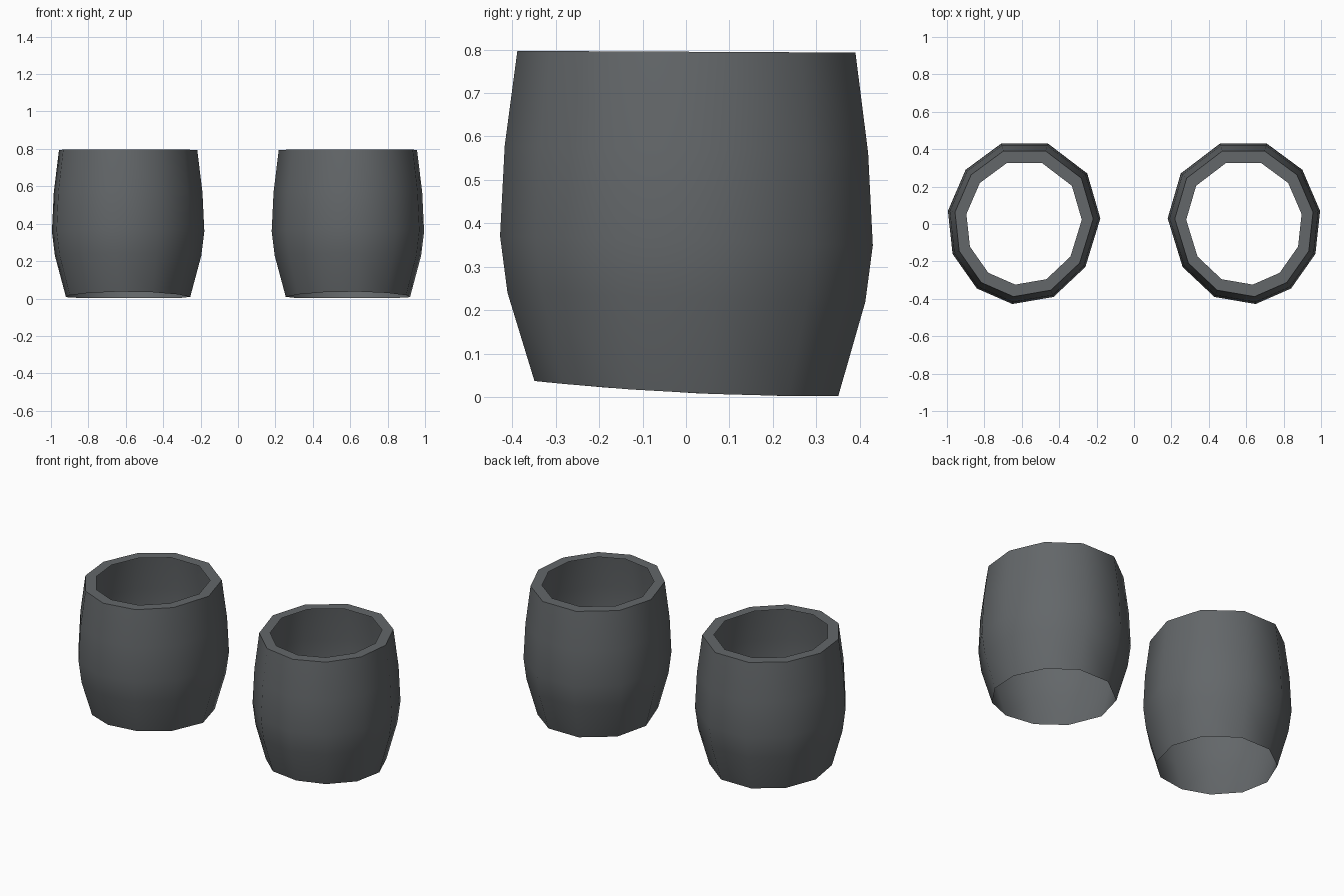
import bpy, bmesh, math

if "Cube" in bpy.data.objects:
    bpy.data.objects.remove(bpy.data.objects["Cube"])

grey = bpy.data.materials.new("dark grey")
grey.diffuse_color = (0.125, 0.135, 0.142, 1)
grey.use_nodes = True
grey.node_tree.nodes["Principled BSDF"].inputs["Base Color"].default_value = grey.diffuse_color

# eleven-sided outline at the widest point, right-hand cup
CX = 0.588
OUTLINE = [(0.46, 0.43), (0.71, 0.43), (0.90, 0.29), (0.995, 0.07),
           (0.97, -0.16), (0.84, -0.345), (0.65, -0.428), (0.43, -0.39),
           (0.26, -0.23), (0.18, 0.03), (0.25, 0.27)]

# rings: scale, height, slope along y, curve along y
RINGS = [(0.815, 0.010, -0.05, 0.08),
         (0.96, 0.23, -0.025, 0),
         (1.0, 0.36, -0.025, 0),
         (0.975, 0.57, -0.02, 0),
         (0.907, 0.795, -0.005, 0),
         (0.757, 0.795, -0.005, 0)]   # inner edge of the flat rim


def make_cup(name, side):
    bm = bmesh.new()
    rings = []
    for s, h, slope, curve in RINGS:
        ring = []
        for px, py in OUTLINE:
            x, y = CX + (px - CX) * s, py * s
            ring.append(bm.verts.new((side * x, y, h + slope * y + curve * y * y)))
        rings.append(ring)
    # barrel wall and rim, open at both ends
    n = len(OUTLINE)
    for a, b in zip(rings, rings[1:]):
        for i in range(n):
            j = (i + 1) % n
            quad = [a[i], b[i], b[j], a[j]]
            bm.faces.new(quad if side > 0 else quad[::-1])
    mesh = bpy.data.meshes.new(name)
    bm.to_mesh(mesh)
    bm.free()
    mesh.materials.append(grey)
    ob = bpy.data.objects.new(name, mesh)
    bpy.context.collection.objects.link(ob)
    bpy.ops.object.select_all(action='DESELECT')
    ob.select_set(True)
    bpy.context.view_layer.objects.active = ob
    bpy.ops.object.shade_smooth_by_angle(angle=math.radians(50))


make_cup("right_cuff", 1)
make_cup("left_cuff", -1)
